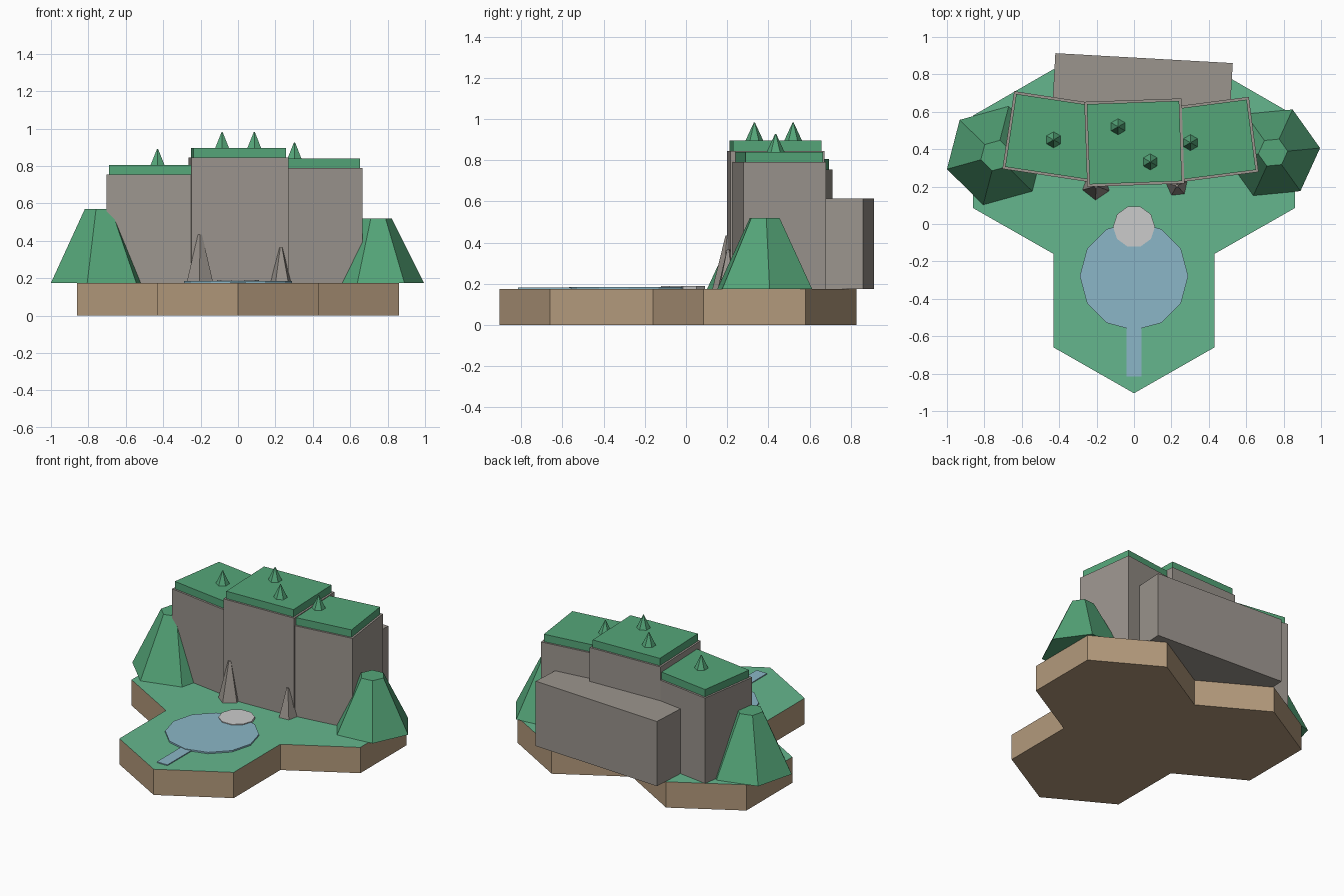
import bpy, bmesh
from math import radians, cos, sin

if "Cube" in bpy.data.objects:
    bpy.data.objects.remove(bpy.data.objects["Cube"])

Z0 = 0.175  # ground level


def material(name, rgb):
    m = bpy.data.materials.new(name)
    m.diffuse_color = (*rgb, 1)
    m.use_nodes = True
    m.node_tree.nodes["Principled BSDF"].inputs["Base Color"].default_value = m.diffuse_color
    return m


EARTH = material("earth", (0.45, 0.32, 0.20))
GRASS = material("grass", (0.13, 0.47, 0.27))
LEAF = material("leaf", (0.09, 0.38, 0.19))
ROCK = material("rock", (0.33, 0.30, 0.27))
WATER = material("water", (0.26, 0.47, 0.57))
FOAM = material("foam", (0.85, 0.85, 0.85))


def finish(bm, name, mats):
    bmesh.ops.recalc_face_normals(bm, faces=bm.faces)
    mesh = bpy.data.meshes.new(name)
    bm.to_mesh(mesh)
    bm.free()
    for m in mats:
        mesh.materials.append(m)
    ob = bpy.data.objects.new(name, mesh)
    bpy.context.collection.objects.link(ob)
    return ob


def box(name, x, y, z, w, d, h, mat, turn=0):
    """Box standing on z, turned about its centre."""
    bm = bmesh.new()
    bmesh.ops.create_cube(bm, size=1)
    for v in bm.verts:
        v.co.x *= w
        v.co.y *= d
        v.co.z = (v.co.z + 0.5) * h
    ob = finish(bm, name, [mat])
    ob.location = (x, y, z)
    ob.rotation_euler.z = radians(turn)
    return ob


def frustum(name, x, y, z, r1, r2, h, sides, mat, angle=0):
    """N-sided prism or cone on z; angle is the direction of the first corner."""
    bm = bmesh.new()
    rings = []
    for r, zz in ((r1, z), (r2, z + h)):
        rings.append([bm.verts.new((x + r * cos(radians(angle + 360 * i / sides)),
                                    y + r * sin(radians(angle + 360 * i / sides)), zz))
                      for i in range(sides)])
    for ring in rings:
        bm.faces.new(ring)
    for i in range(sides):
        j = (i + 1) % sides
        bm.faces.new((rings[0][i], rings[0][j], rings[1][j], rings[1][i]))
    return finish(bm, name, [mat])


# Base: outline of three joined hexagons, grass on top
half = [(0.43, -0.66), (0.43, -0.16), (0.86, 0.085), (0.86, 0.58), (0.43, 0.828)]
outline = [(0, -0.905)] + half + [(0, 0.58)] + [(-x, y) for x, y in reversed(half)]
bm = bmesh.new()
bottom = bm.faces.new([bm.verts.new((x, y, 0)) for x, y in outline])
ext = bmesh.ops.extrude_face_region(bm, geom=[bottom], use_keep_orig=True)
for g in ext["geom"]:
    if isinstance(g, bmesh.types.BMVert):
        g.co.z = Z0
    elif isinstance(g, bmesh.types.BMFace):
        g.material_index = 1
finish(bm, "ground_tile", [EARTH, GRASS])

# Cliff blocks with grass caps: side, x, y, width, depth, top, turn
for side, x, y, w, d, top, turn in (
        ("left", -0.425, 0.465, 0.50, 0.42, 0.755, -8.6),
        ("centre", 0.002, 0.435, 0.52, 0.455, 0.845, 2),
        ("right", 0.402, 0.448, 0.48, 0.405, 0.79, 7.4)):
    box("cliff_" + side, x, y, Z0, w, d, top - Z0, ROCK, turn)
    box("cliff_grass_" + side, x, y, top, w - 0.026, d - 0.026, 0.05, LEAF, turn)
box("cliff_back", 0.044, 0.712, Z0, 0.95, 0.35, 0.44, ROCK, -3.2)

# Hillocks beside the cliffs
frustum("hillock_left", -0.738, 0.366, Z0, 0.272, 0.084, 0.395, 6, LEAF, 15.5)
frustum("hillock_right", 0.743, 0.382, Z0, 0.253, 0.079, 0.345, 6, LEAF, 5.5)

# Rock spikes at the cliff foot
frustum("rock_spike_left", -0.203, 0.203, Z0, 0.075, 0.011, 0.26, 5, ROCK, -92)
frustum("rock_spike_right", 0.230, 0.205, Z0, 0.059, 0.008, 0.19, 5, ROCK, -48)

# Small trees on the caps
for i, (x, y, z) in enumerate(((-0.43, 0.45, 0.805), (-0.085, 0.52, 0.895),
                               (0.087, 0.332, 0.895), (0.302, 0.435, 0.84))):
    frustum(f"tree_{i + 1}", x, y, z, 0.043, 0.003, 0.087, 6, LEAF, 90)

# Pond, outflow stream and foam patch
box("stream", 0, -0.66, Z0, 0.08, 0.31, 0.006, WATER)
frustum("pond", 0, -0.278, Z0, 0.29, 0.29, 0.01, 12, WATER)
frustum("foam", 0, -0.014, Z0, 0.112, 0.112, 0.015, 10, FOAM)
